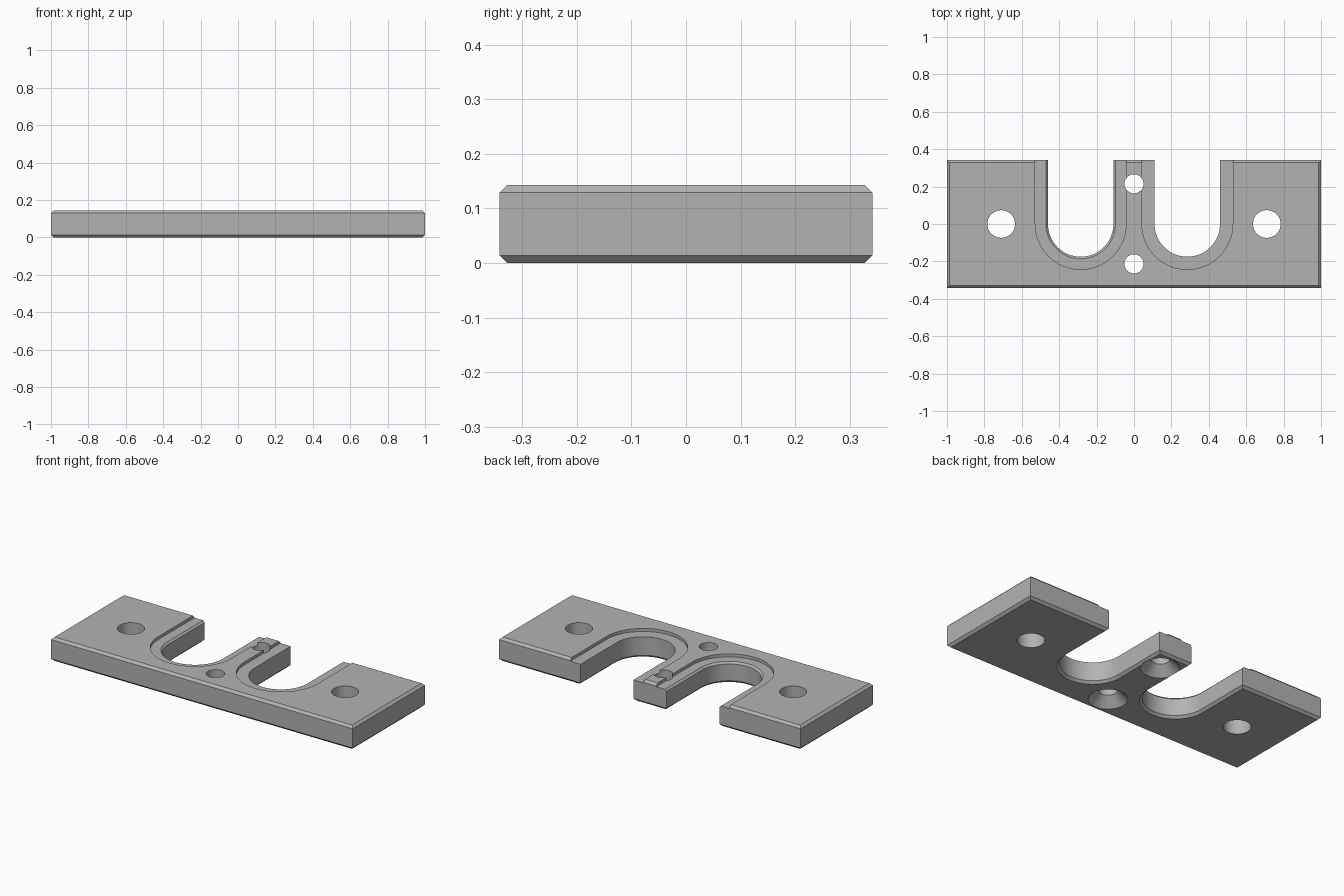
import bpy, bmesh
from math import pi, cos, sin, radians

if "Cube" in bpy.data.objects:
    bpy.data.objects.remove(bpy.data.objects["Cube"], do_unlink=True)

HX, HY, H = 1.0, 0.342, 0.143   # half length, half depth, thickness
C = 0.014                       # edge chamfer
LEDGE = H - 0.018               # height of the recessed ledge
SLOT_X, SLOT_R, LEDGE_R = 0.285, 0.175, 0.243

steel = bpy.data.materials.new("grey steel")
steel.use_nodes = True
grey = (0.45, 0.45, 0.45, 1)
steel.diffuse_color = grey
steel.node_tree.nodes["Principled BSDF"].inputs["Base Color"].default_value = grey


def loft(name, outline, profile):
    """Stack the outline, sized by each (z, size) pair, into a closed solid."""
    bm = bmesh.new()
    rings = [[bm.verts.new((x, y, z)) for x, y in outline(size)] for z, size in profile]
    n = len(rings[0])
    for a, b in zip(rings, rings[1:]):
        for i in range(n):
            j = (i + 1) % n
            bm.faces.new((a[i], a[j], b[j], b[i]))
    bm.faces.new(rings[0][::-1])
    bm.faces.new(rings[-1])
    bmesh.ops.recalc_face_normals(bm, faces=bm.faces)
    mesh = bpy.data.meshes.new(name)
    bm.to_mesh(mesh)
    bm.free()
    mesh.materials.append(steel)
    ob = bpy.data.objects.new(name, mesh)
    bpy.context.collection.objects.link(ob)
    return ob


def rectangle(inset):
    x, y = HX - inset, HY - inset
    return [(-x, -y), (x, -y), (x, y), (-x, y)]


def circle(cx, cy, n=48):
    return lambda r: [(cx + r * cos(2 * pi * i / n), cy + r * sin(2 * pi * i / n))
                      for i in range(n)]


def u_shape(cx, n=32):
    """Half round at the front, open past the back edge."""
    def outline(r):
        arc = [(cx + r * cos(pi + pi * i / n), r * sin(pi + pi * i / n))
               for i in range(n + 1)]
        return arc + [(cx + r, HY + 0.1), (cx - r, HY + 0.1)]
    return outline


# Chamfered plate
plate = loft("mounting_plate", rectangle, [(0, C), (C, 0), (H - C, 0), (H, C)])
cutters = []

# Slots with a bottom chamfer and a top ledge; the right one has a broken rim
for side, rim in ((-1, 0.011), (1, 0)):
    profile = [(-C, SLOT_R + 2 * C), (C, SLOT_R)]
    if rim:
        profile += [(LEDGE - rim, SLOT_R)]
    profile += [(LEDGE, SLOT_R + rim), (LEDGE, LEDGE_R), (H + 0.1, LEDGE_R)]
    cutters.append(loft("slot_cutter", u_shape(side * SLOT_X), profile))

# Plain end holes
for side in (-1, 1):
    cutters.append(loft("end_hole_cutter", circle(side * 0.71, 0),
                        [(-0.1, 0.074), (H + 0.1, 0.074)]))

# Centre screw holes, countersunk from below
for y in (-0.213, 0.215):
    cutters.append(loft("screw_hole_cutter", circle(0, y),
                        [(-0.02, 0.125), (0.054, 0.051), (H + 0.1, 0.051)]))

# Cut everything out of the plate
bpy.context.view_layer.objects.active = plate
plate.select_set(True)
for cutter in cutters:
    mod = plate.modifiers.new("cut", 'BOOLEAN')
    mod.operation = 'DIFFERENCE'
    mod.solver = 'EXACT'
    mod.object = cutter
    bpy.ops.object.modifier_apply(modifier=mod.name)
    bpy.data.objects.remove(cutter, do_unlink=True)

bpy.ops.object.shade_smooth_by_angle(angle=radians(25))
